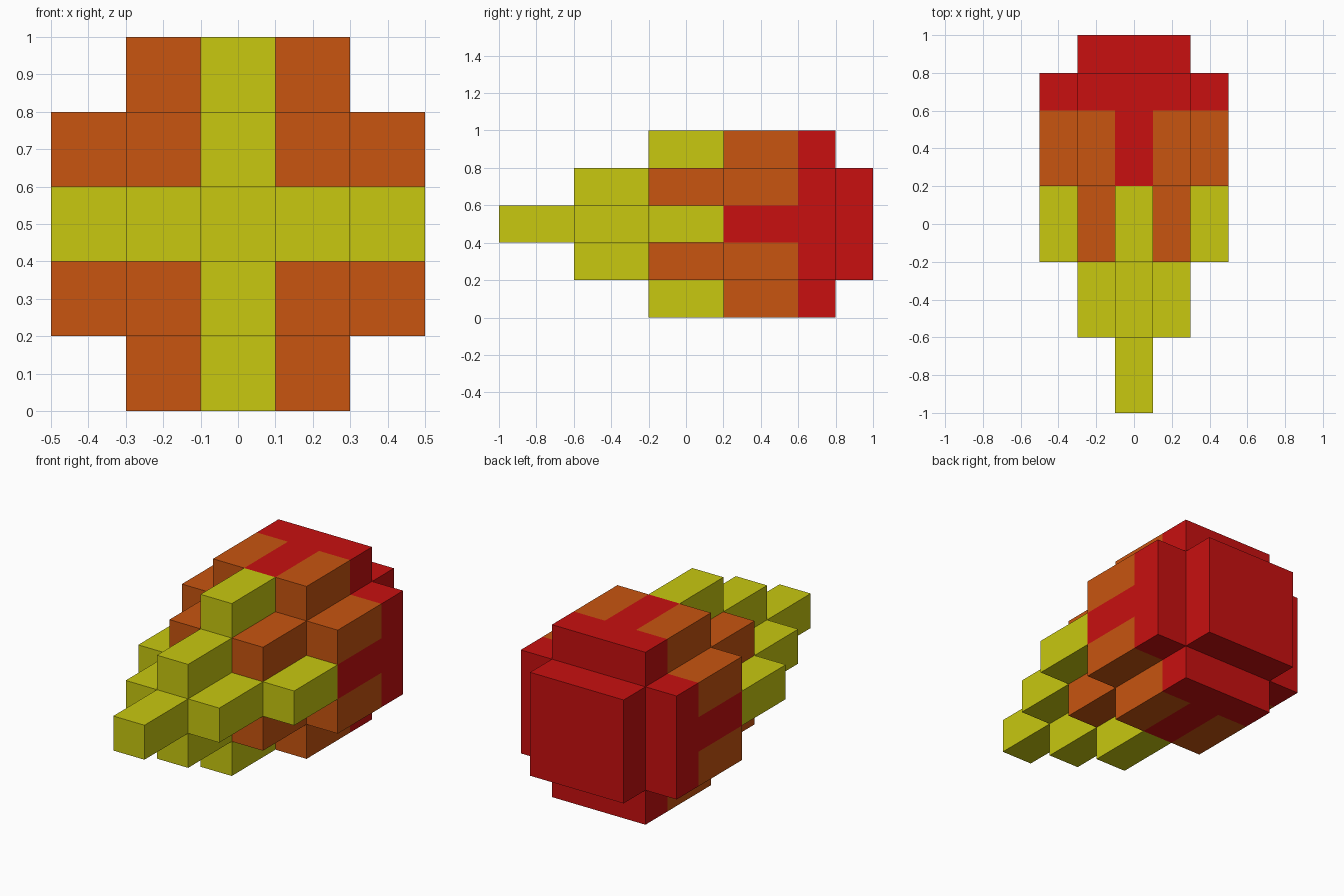
import bpy
import bmesh
from itertools import product
from mathutils import Vector

cube = bpy.data.objects.get("Cube")
if cube:
    bpy.data.objects.remove(cube, do_unlink=True)

STEP = 0.2  # edge of one block


def make_material(name, rgb):
    mat = bpy.data.materials.new(name)
    mat.use_nodes = True
    mat.diffuse_color = (*rgb, 1)
    mat.node_tree.nodes["Principled BSDF"].inputs["Base Color"].default_value = (*rgb, 1)
    return mat


# Stepped solid: each square rod starts further back the further it is from the axis
def filled(i, j, k):
    ring = abs(i) + abs(k)
    end = 5 if max(abs(i), abs(k)) < 2 else 4
    return ring <= 3 and max(abs(i), abs(k)) <= 2 and 2 * ring - 5 <= j < end


# Which part a block belongs to
def part_of(i, j, k):
    if j >= 3:
        return "red_base"
    if i == 0 or k == 0:
        return "red_base" if j >= 1 else "yellow_tip"
    return "orange_shell"


# Outer skin of one part, with flat regions merged
def build_part(name, mat):
    bm = bmesh.new()
    for cell in product(range(-2, 3), range(-5, 5), range(-2, 3)):
        if not filled(*cell) or part_of(*cell) != name:
            continue
        i, j, k = cell
        centre = Vector((i, j + 0.5, k + 2.5)) * STEP
        for axis, sign in product(range(3), (-1, 1)):
            beside = list(cell)
            beside[axis] += sign
            if filled(*beside):
                continue
            n, u, v = Vector(), Vector(), Vector()
            n[axis] = sign
            u[(axis + 1) % 3] = 1
            v[(axis + 2) % 3] = sign
            corners = (-u - v, u - v, u + v, v - u)
            bm.faces.new([bm.verts.new(centre + (n + c) * STEP / 2) for c in corners])
    bmesh.ops.remove_doubles(bm, verts=bm.verts, dist=0.001)
    bmesh.ops.dissolve_limit(bm, angle_limit=0.01, verts=bm.verts, edges=bm.edges)
    mesh = bpy.data.meshes.new(name)
    bm.to_mesh(mesh)
    bm.free()
    mesh.materials.append(mat)
    bpy.context.collection.objects.link(bpy.data.objects.new(name, mesh))


build_part("yellow_tip", make_material("yellow", (0.58, 0.58, 0.005)))
build_part("orange_shell", make_material("orange", (0.58, 0.09, 0.005)))
build_part("red_base", make_material("red", (0.58, 0.005, 0.005)))
